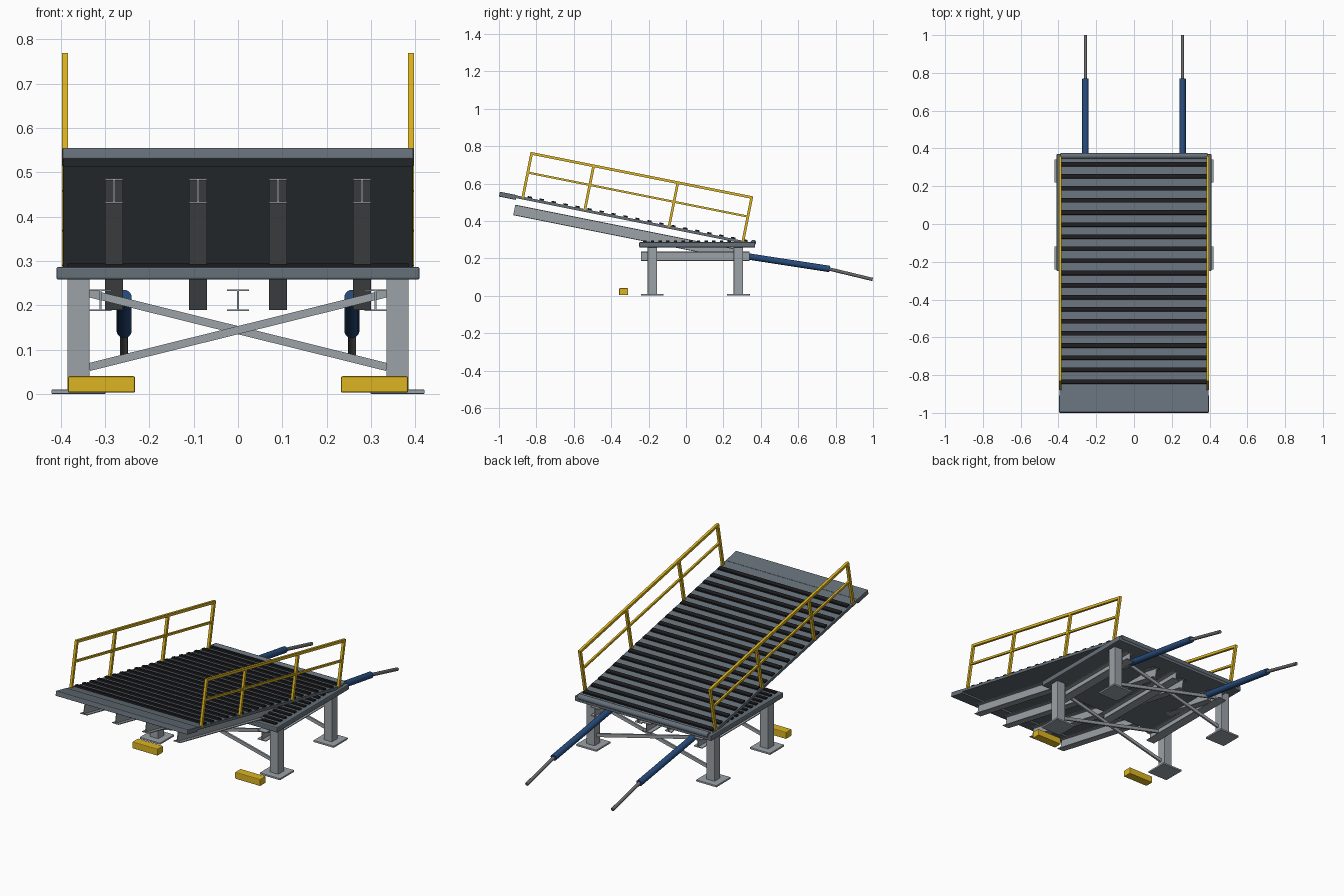
import bpy, bmesh, math
from mathutils import Matrix, Vector

if "Cube" in bpy.data.objects:
    bpy.data.objects.remove(bpy.data.objects["Cube"])


def mat(name, c):
    m = bpy.data.materials.new(name)
    m.diffuse_color = (*c, 1)
    m.use_nodes = True
    m.node_tree.nodes["Principled BSDF"].inputs["Base Color"].default_value = m.diffuse_color
    return m


SLATE = mat("slate_paint", (0.13, 0.16, 0.19))
STEEL = mat("light_steel", (0.33, 0.36, 0.39))
BLACK = mat("black_grip", (0.012, 0.012, 0.014))
YELLOW = mat("safety_yellow", (0.72, 0.46, 0.015))
BLUE = mat("cylinder_blue", (0.02, 0.07, 0.2))
ROD = mat("rod_grey", (0.14, 0.14, 0.15))

# Ramp frame: origin on the hinge line, -y runs up the slope, z is its normal
RAMP = Matrix.Translation((0, 0.36, 0.283)) @ Matrix.Rotation(-math.atan(0.2), 4, 'X')
FLAT = Matrix()


def finish(name, bm, material, frame=FLAT, bevel=0):
    bmesh.ops.recalc_face_normals(bm, faces=bm.faces)
    me = bpy.data.meshes.new(name)
    bm.to_mesh(me)
    bm.free()
    me.materials.append(material)
    ob = bpy.data.objects.new(name, me)
    ob.matrix_world = frame
    bpy.context.collection.objects.link(ob)
    if bevel:
        b = ob.modifiers.new("bevel", 'BEVEL')
        b.width, b.segments = bevel, 2
    return ob


def add_box(bm, x, y, z):
    size = [b - a for a, b in (x, y, z)]
    mid = [(a + b) / 2 for a, b in (x, y, z)]
    bmesh.ops.create_cube(bm, size=1, matrix=Matrix.Translation(mid) @ Matrix.Diagonal((*size, 1)))


def box(name, x, y, z, material, frame=FLAT, bevel=0):
    bm = bmesh.new()
    add_box(bm, x, y, z)
    return finish(name, bm, material, frame, bevel)


def i_beam(name, x, y, z, w, material, frame=FLAT, t=0.004):
    (y0, y1), (z0, z1) = y, z
    h, k = w / 2, t / 2
    half = [(h, z0), (h, z0 + t), (k, z0 + t), (k, z1 - t), (h, z1 - t), (h, z1)]
    prof = half + [(-a, b) for a, b in reversed(half)]
    bm = bmesh.new()
    f = bm.faces.new([bm.verts.new((x + a, y0, b)) for a, b in prof])
    ext = bmesh.ops.extrude_face_region(bm, geom=[f])
    vs = [v for v in ext["geom"] if isinstance(v, bmesh.types.BMVert)]
    bmesh.ops.translate(bm, verts=vs, vec=(0, y1 - y0, 0))
    return finish(name, bm, material, frame)


def rod(name, a, b, r, material, sides=20):
    a, b = Vector(a), Vector(b)
    d = b - a
    bm = bmesh.new()
    bmesh.ops.create_cone(bm, cap_ends=True, segments=sides, radius1=r, radius2=r, depth=d.length)
    ob = finish(name, bm, material,
                Matrix.Translation((a + b) / 2) @ d.to_track_quat('Z', 'Y').to_matrix().to_4x4())
    for p in ob.data.polygons:
        p.use_smooth = len(p.vertices) == 4
    return ob


def ribs(name, half_x, ys, depth, height, z, frame=FLAT):
    bm = bmesh.new()
    for y in ys:
        add_box(bm, (-half_x, half_x), (y - depth / 2, y + depth / 2), (z - 0.001, z + height))
    return finish(name, bm, BLACK, frame)


# Base platform with grip ribs
box("base_platform", (-0.41, 0.41), (-0.25, 0.37), (0.258, 0.287), SLATE, bevel=0.005)
ribs("base_grip_ribs", 0.385, [-0.22 + i * 0.041 for i in range(14)], 0.018, 0.007, 0.287)

# Legs, foot plates and cross braces
for yname, y in (("front", -0.18), ("back", 0.28)):
    for sname, s in (("left", -1), ("right", 1)):
        x = 0.36 * s
        box(f"{yname}_{sname}_leg", (x - 0.025, x + 0.025), (y - 0.025, y + 0.025),
            (0.008, 0.26), STEEL, bevel=0.002)
        box(f"{yname}_{sname}_foot_plate", (x - 0.061, x + 0.061), (y - 0.061, y + 0.061),
            (0, 0.01), STEEL, bevel=0.002)
        # Diagonal brace, one per direction, side by side
        ang = s * math.atan2(0.166, 0.67)
        yb = 0.005 * s
        box(f"{yname}_brace_{sname}", (-0.346, 0.346), (yb - 0.005, yb + 0.005), (-0.009, 0.009), STEEL,
            Matrix.Translation((0, y, 0.144)) @ Matrix.Rotation(ang, 4, 'Y'))

# Horizontal stringers under the platform
for n, x in (("left", -0.31), ("middle", 0), ("right", 0.31)):
    i_beam(f"base_stringer_{n}", x, (-0.24, 0.34), (0.187, 0.236), 0.05, STEEL)

# Sloping ramp deck, lip, ribs and I-beams
box("ramp_deck", (-0.395, 0.395), (-1.30, 0), (-0.015, 0), SLATE, RAMP)
box("ramp_lip", (-0.396, 0.396), (-1.382, -1.29), (-0.024, 0.002), SLATE, RAMP, bevel=0.003)
ribs("ramp_grip_ribs", 0.388, [-0.045 - i * 0.0666 * 0.98 for i in range(19)], 0.023, 0.009, 0, RAMP)
for i, x in enumerate((-0.28, -0.09, 0.09, 0.28)):
    i_beam(f"ramp_beam_{i + 1}", x, (-1.288, -0.06), (-0.107, -0.05), 0.04, STEEL, RAMP)

# Hinge tube
rod("hinge_tube", (-0.39, 0.36, 0.284), (0.39, 0.36, 0.284), 0.015, SLATE)

# Handrails
for sname, s in (("left", -1), ("right", 1)):
    x, h = 0.39 * s, 0.007
    bm = bmesh.new()
    for t in (1.256, 0.918, 0.459, 0.056):
        add_box(bm, (x - h, x + h), (-t - h, -t + h), (-0.005, 0.235))
    for z, k in ((0.236, 0.007), (0.132, 0.0055)):
        add_box(bm, (x - k, x + k), (-1.263, -0.049), (z - k, z + k))
    finish(f"{sname}_handrail", bm, YELLOW, RAMP)

    # Hydraulic cylinder and piston rod
    x = 0.257 * s
    rod(f"{sname}_cylinder", (x, 0.28, 0.218), (x, 0.768, 0.143), 0.017, BLUE)
    rod(f"{sname}_piston_rod", (x, 0.74, 0.149), (x, 0.998, 0.087), 0.009, ROD)

    # Wheel stop block
    x = 0.308 * s
    box(f"{sname}_wheel_stop", (x - 0.076, x + 0.076), (-0.358, -0.31), (0.003, 0.04), YELLOW, bevel=0.004)
